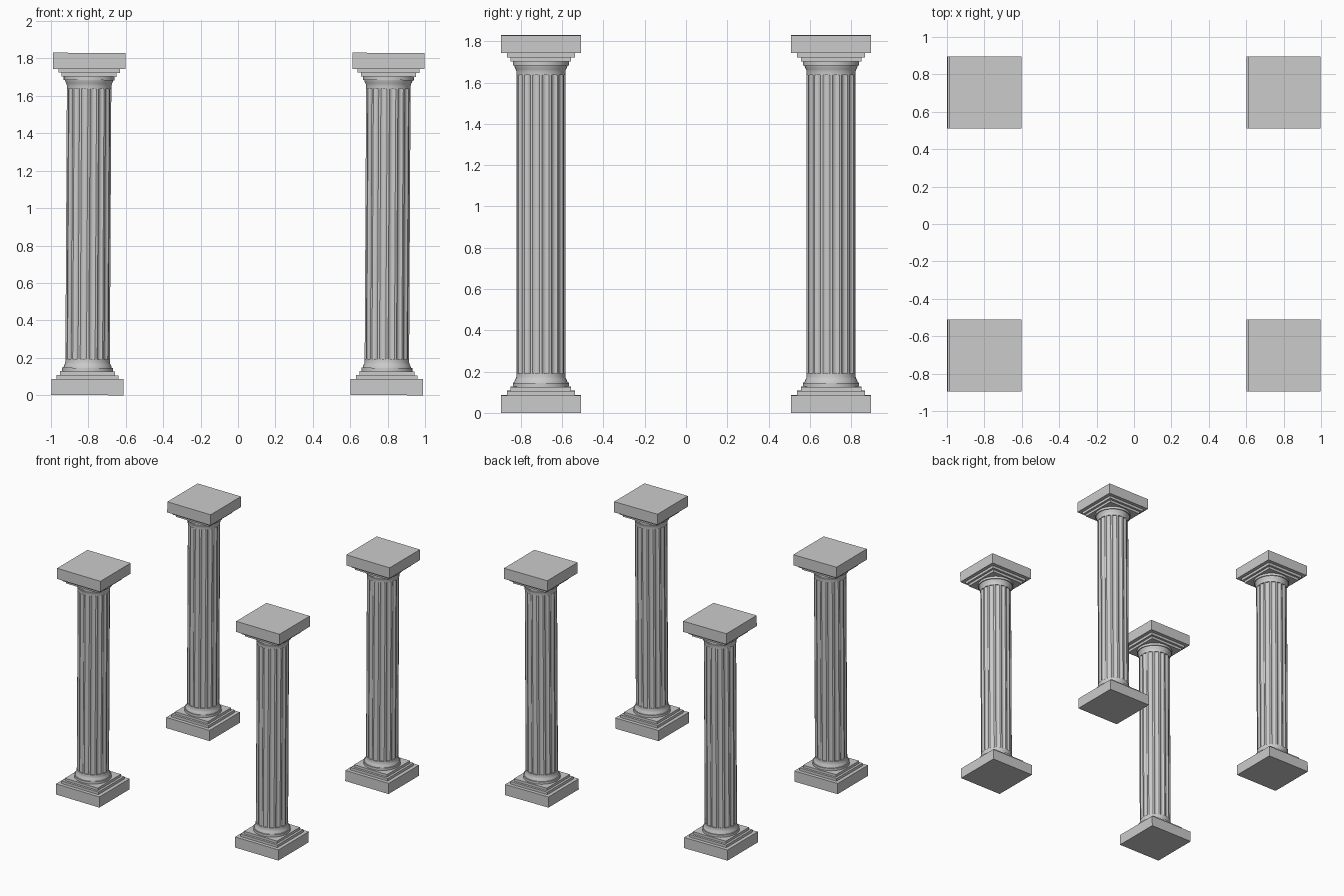
import bpy, bmesh, math
from mathutils import Matrix

if "Cube" in bpy.data.objects:
    bpy.data.objects.remove(bpy.data.objects["Cube"])

HEIGHT = 1.83
FLUTES = 16


def stack_rings(bm, rings):
    """Skin a list of (list of (x, y), z) rings and cap both ends."""
    loops = [[bm.verts.new((x, y, z)) for x, y in pts] for pts, z in rings]
    n = len(loops[0])
    for a, b in zip(loops, loops[1:]):
        for i in range(n):
            j = (i + 1) % n
            bm.faces.new((a[i], a[j], b[j], b[i]))
    bm.faces.new(loops[0][::-1])
    bm.faces.new(loops[-1])


def square(h):
    return [(-h, -h), (h, -h), (h, h), (-h, h)]


def circle(r, n=64):
    return [(r * math.cos(2 * math.pi * i / n), r * math.sin(2 * math.pi * i / n)) for i in range(n)]


def fluted(r, depth):
    """Round section with narrow ridges between hollow flutes."""
    pts, step = [], 2 * math.pi / FLUTES
    for k in range(FLUTES):
        start = k * step + 0.13 * step
        for i in range(7):
            t = i / 6
            a, rr = start + t * 0.74 * step, r - depth * math.sin(math.pi * t) ** 0.7
            pts.append((rr * math.cos(a), rr * math.sin(a)))
    return pts


def mesh_from(name, stacks, flip=False):
    bm = bmesh.new()
    for rings in stacks:
        stack_rings(bm, rings)
    if flip:
        for v in bm.verts:
            v.co.z = HEIGHT - v.co.z
    bmesh.ops.recalc_face_normals(bm, faces=bm.faces)
    me = bpy.data.meshes.new(name)
    bm.to_mesh(me)
    bm.free()
    return me


def slab(h, z0, z1):
    return [(square(h), z0), (square(h), z1)]


# Square slabs, shared by foot and (flipped) head
slabs = [slab(0.1935, 0, 0.086), slab(0.165, 0.086, 0.107), slab(0.147, 0.107, 0.127)]
# Round moulding flaring from the shaft to the slabs
profile = [(0.136, 0.127), (0.136, 0.146), (0.129, 0.146), (0.127, 0.155),
           (0.122, 0.165), (0.119, 0.175), (0.119, 0.192)]
moulding = [[(circle(r), z) for r, z in profile]]
# Fluted shaft
section = fluted(0.119, 0.009)
shaft = [[(section, 0.192), (section, HEIGHT - 0.192)]]

parts = {
    "base_slabs": mesh_from("base_slabs", slabs),
    "base_moulding": mesh_from("base_moulding", moulding),
    "fluted_shaft": mesh_from("fluted_shaft", shaft),
    "capital_moulding": mesh_from("capital_moulding", moulding, True),
    "capital_slabs": mesh_from("capital_slabs", slabs, True),
}

# Four columns, all leaning very slightly towards +x
for sx, side in ((-1, "left"), (1, "right")):
    for sy, row in ((-1, "front"), (1, "back")):
        x = -0.805 if sx < 0 else 0.795
        place = Matrix.Translation((x, sy * 0.703, 0)) @ Matrix.Rotation(math.radians(0.31), 4, 'Y')
        for name, me in parts.items():
            ob = bpy.data.objects.new(f"{row}_{side}_{name}", me)
            bpy.context.collection.objects.link(ob)
            ob.matrix_world = place

# Smooth the round parts, keeping hard edges
bpy.ops.object.select_all(action='DESELECT')
for ob in bpy.context.collection.objects:
    if ob.name.startswith("front_left") and "slabs" not in ob.name:
        ob.select_set(True)
        bpy.context.view_layer.objects.active = ob
bpy.ops.object.shade_smooth_by_angle(angle=math.radians(30))
